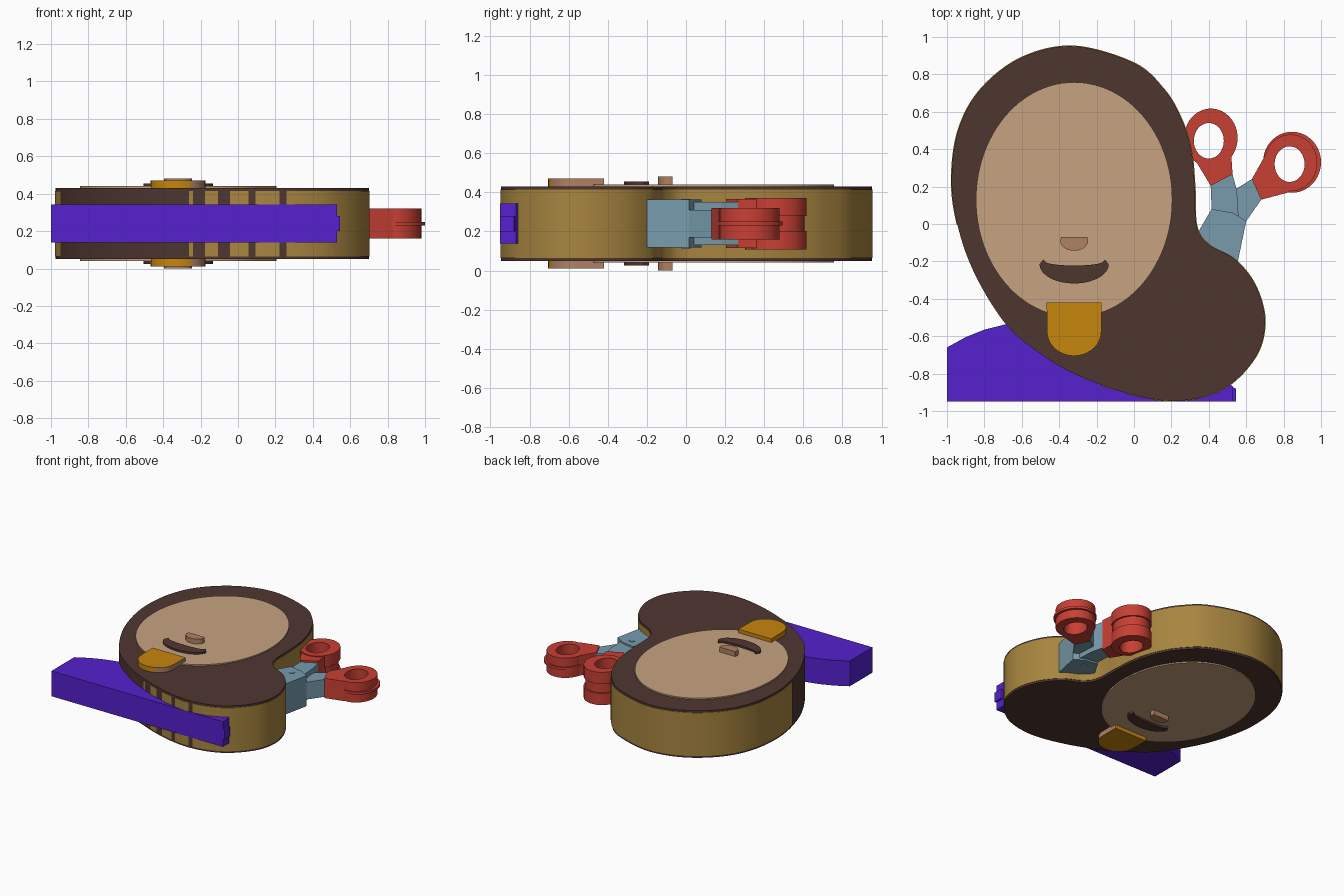
import bpy, bmesh, math
from mathutils import Vector

if "Cube" in bpy.data.objects:
    bpy.data.objects.remove(bpy.data.objects["Cube"], do_unlink=True)


def material(name, rgb):
    m = bpy.data.materials.new(name)
    m.use_nodes = True
    m.diffuse_color = (*rgb, 1)
    m.node_tree.nodes["Principled BSDF"].inputs["Base Color"].default_value = (*rgb, 1)
    return m


BROWN = material("dark brown", (0.078, 0.037, 0.03))
TAN = material("tan", (0.57, 0.37, 0.22))
GOLD = material("antique gold", (0.39, 0.235, 0.05))
PURPLE = material("purple", (0.09, 0.015, 0.62))
AMBER = material("amber", (0.57, 0.238, 0.004))
BLUE = material("steel blue", (0.188, 0.328, 0.413))
RED = material("red", (0.58, 0.05, 0.034))
NOSE = material("warm tan", (0.43, 0.223, 0.122))


def finish(name, bm, mats, smooth=True):
    bmesh.ops.recalc_face_normals(bm, faces=bm.faces)
    mesh = bpy.data.meshes.new(name)
    bm.to_mesh(mesh)
    bm.free()
    ob = bpy.data.objects.new(name, mesh)
    bpy.context.collection.objects.link(ob)
    for m in mats:
        mesh.materials.append(m)
    if smooth:
        bpy.ops.object.select_all(action="DESELECT")
        ob.select_set(True)
        bpy.context.view_layer.objects.active = ob
        bpy.ops.object.shade_smooth_by_angle(angle=math.radians(25))
    return ob


def prism(name, pts, half, mat, smooth=True):
    """Closed outline extruded evenly about the middle height."""
    bm = bmesh.new()
    lo = [bm.verts.new((p[0], p[1], MID - half)) for p in pts]
    hi = [bm.verts.new((p[0], p[1], MID + half)) for p in pts]
    bm.faces.new(lo)
    bm.faces.new(hi)
    for i in range(len(pts)):
        j = (i + 1) % len(pts)
        bm.faces.new((lo[i], lo[j], hi[j], hi[i]))
    return finish(name, bm, [mat], smooth)


def ellipse(cx, cy, rx, ry, n=64, start=0, end=math.tau):
    closed = abs(end - start - math.tau) < 0.001
    steps = n if closed else n - 1
    return [(cx + rx * math.cos(start + (end - start) * i / steps),
             cy + ry * math.sin(start + (end - start) * i / steps)) for i in range(n)]


def ring(name, outer, inner, half, mat):
    """Extruded loop with a hole."""
    bm = bmesh.new()
    loops = [[bm.verts.new((x, y, MID + z)) for x, y in ellipse(*e)]
             for e, z in ((outer, -half), (outer, half), (inner, half), (inner, -half))]
    n = len(loops[0])
    for k in range(4):
        a, b = loops[k], loops[(k + 1) % 4]
        for i in range(n):
            j = (i + 1) % n
            bm.faces.new((a[i], a[j], b[j], b[i]))
    return finish(name, bm, [mat])


def closed_spline(points, steps):
    pts = [Vector(p) for p in points]
    out = []
    for i in range(len(pts)):
        a, b, c, d = (pts[(i + k) % len(pts)] for k in (-1, 0, 1, 2))
        for s in range(steps):
            t = s / steps
            out.append(0.5 * (2 * b + (c - a) * t + (2 * a - 5 * b + 4 * c - d) * t * t
                              + (3 * b - a - 3 * c + d) * t ** 3))
    return out


MID = 0.24

# Body: bean-shaped slab
outline = closed_spline([
    (-.32, .95), (0, .86), (.16, .72), (.25, .57), (.305, .4), (.325, .2), (.335, -.01),
    (.4, -.11), (.54, -.19), (.65, -.33), (.7, -.52), (.65, -.71), (.48, -.88),
    (.24, -.945), (-.02, -.91), (-.32, -.8), (-.52, -.68), (-.69, -.53), (-.85, -.27),
    (-.94, -.02), (-.975, .23), (-.94, .5), (-.82, .72), (-.6, .89)], 14)
prism("body", outline, 0.19, BROWN)

# Gold rim wrapped round the edge, broken into stripes at the front
STRIPES = ((-.265, -.25), (-.17, -.1), (-.05, .06), (.1, .23))


def is_gold(p):
    if p.y < 0 and p.x < 0.25:
        return any(a < p.x < b for a, b in STRIPES)
    return True


bm = bmesh.new()
count = len(outline)
rows = []
for i, p in enumerate(outline):
    t = (outline[(i + 1) % count] - outline[i - 1]).normalized()
    q = p + Vector((-t.y, t.x)) * 0.004
    rows.append([bm.verts.new((v.x, v.y, MID + z))
                 for v, z in ((p, -.175), (q, -.175), (q, .175), (p, .175))])
for i in range(count):
    j = (i + 1) % count
    if is_gold((outline[i] + outline[j]) / 2):
        for k in range(3):
            bm.faces.new((rows[i][k], rows[j][k], rows[j][k + 1], rows[i][k + 1]))
bmesh.ops.delete(bm, geom=[v for v in bm.verts if not v.link_faces], context="VERTS")
finish("gold_rim", bm, [GOLD])

# Face features run through the slab and show on both sides
FX = -0.32
prism("face", ellipse(FX, .13, .525, .628, 96), 0.2, TAN)
prism("nose", [(FX - .07, -.07), (FX - .075, -.09)]
      + ellipse(FX, -.09, .075, .053, 16, math.pi, math.tau)[1:] + [(FX + .07, -.07)],
      0.24, NOSE)
upper = ellipse(FX, -.2, .155, .022, 20, math.pi, math.tau)
lower = ellipse(FX, -.215, .185, .103, 24, math.tau, math.pi)
prism("mouth", [(FX - .165, -.19)] + upper + [(FX + .165, -.19)] + lower, 0.215, BROWN)

# Beard with its left-hand edge in a paler tone
beard = prism("beard", [(FX - .147, -.42)]
              + ellipse(FX, -.575, .145, .13, 24, math.pi, math.tau)
              + [(FX + .147, -.42)], 0.23, AMBER)
beard.data.materials.append(NOSE)
for poly in beard.data.polygons:
    poly.material_index = int(poly.normal.x > 0.45)

# Purple base behind the slab, with a small end tab
prism("base", [(-1, -.95), (.53, -.95), (.53, -.87), (.5, -.84), (-.5, -.6), (-.62, -.53),
               (-.69, -.537), (-.8, -.565), (-.9, -.605), (-1, -.66)], 0.102, PURPLE)
prism("base_tab", [(.5, -.95), (.545, -.95), (.545, -.88), (.5, -.86)], 0.04, PURPLE, False)

# Scissor blades and shanks
prism("blade_block", [(.415, .08), (.345, -.04), (.4, -.14), (.553, -.21), (.6, .015),
                      (.53, .06)], 0.123, BLUE, False)
prism("tall_shank", [(.43, .02), (.415, .08), (.41, .205), (.527, .265), (.55, .18),
                     (.56, .02)], 0.11, BLUE, False)
prism("short_shank", [(.48, .0), (.6, .015), (.68, .13), (.63, .24), (.55, .19),
                      (.48, .1)], 0.07, BLUE, False)
prism("pivot_pin", ellipse(.48, 0, .022, .022, 20), 0.127, BLUE)

# Finger loops: the tall one is grooved, the short one has a thin flange
tall_hole, short_hole = (.4, .445, .08, .095), (.832, .32, .08, .095)
ring("tall_loop_core", (.411, .46, .13, .145), tall_hole, 0.04, RED)
for side, name in ((-1, "lower"), (1, "upper")):
    MID = 0.24 + side * 0.085
    ring("tall_loop_" + name, (.411, .46, .143, .157), tall_hole, 0.047, RED)
MID = 0.24
prism("tall_loop_neck", [(.31, .37), (.41, .205), (.527, .265), (.52, .37), (.46, .345),
                         (.4, .34), (.35, .35)], 0.125, RED, False)
ring("short_loop", (.838, .327, .142, .152), short_hole, 0.08, RED)
ring("short_loop_flange", (.845, .33, .155, .163), short_hole, 0.01, RED)
prism("short_loop_neck", [(.72, .4), (.63, .24), (.68, .13), (.83, .17), (.82, .215),
                          (.765, .25), (.745, .32)], 0.08, RED, False)
